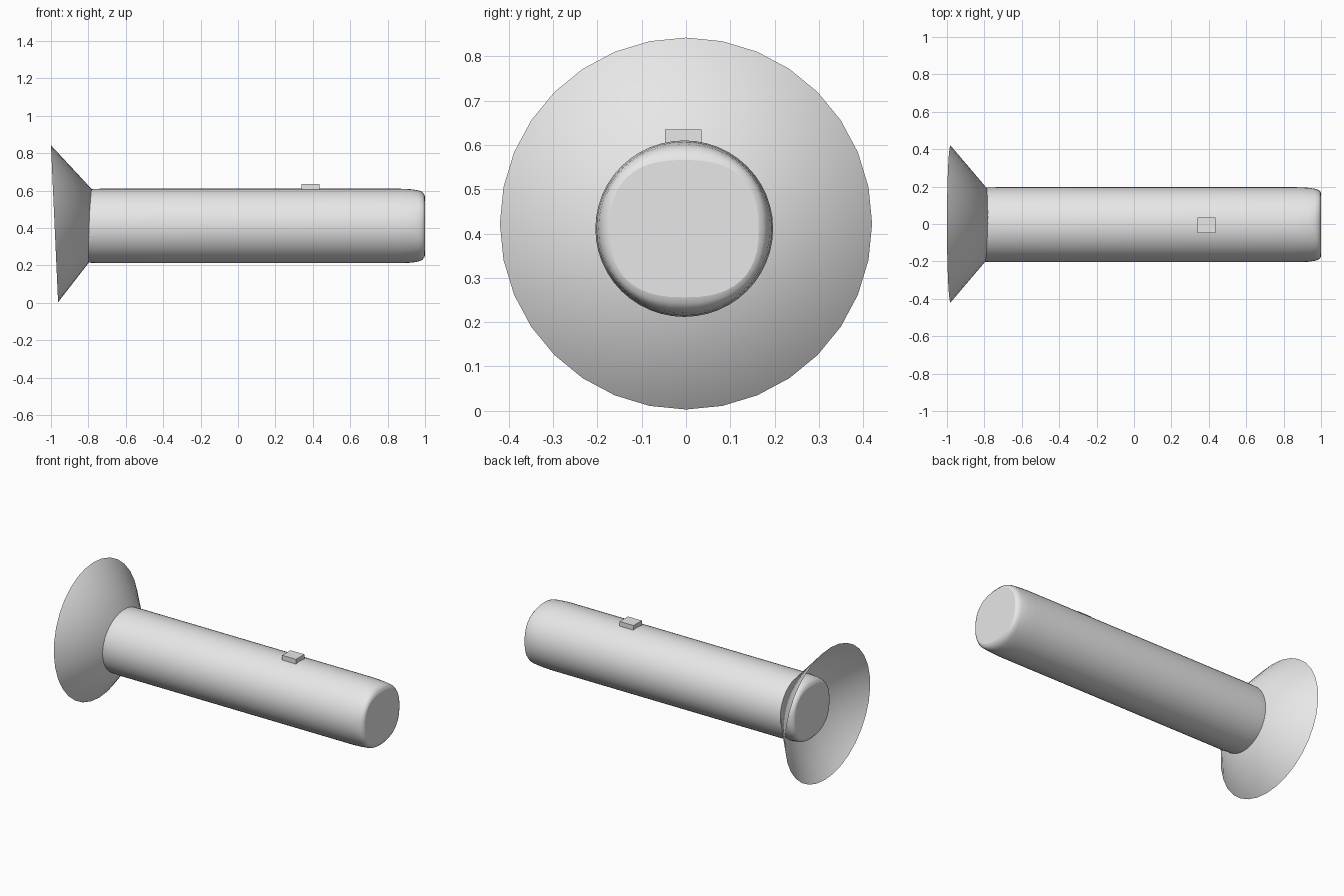
import bpy, bmesh, math
from mathutils import Matrix, Vector

cube = bpy.data.objects.get("Cube")
if cube:
    bpy.data.objects.remove(cube, do_unlink=True)

grey = bpy.data.materials.new("light grey")
grey.use_nodes = True
grey.diffuse_color = (0.8, 0.8, 0.8, 1)
grey.node_tree.nodes["Principled BSDF"].inputs["Base Color"].default_value = (0.8, 0.8, 0.8, 1)


def add_object(name, bm):
    mesh = bpy.data.meshes.new(name)
    bm.to_mesh(mesh)
    bm.free()
    mesh.materials.append(grey)
    obj = bpy.data.objects.new(name, mesh)
    bpy.context.collection.objects.link(obj)
    return obj


# Round barrel: both ends swell from a rounded-square face to a full circle
SIDES = 48
LEFT, RIGHT = 1.0, -0.87
CENTRE_Y, CENTRE_Z = -0.004, 0.411
# inset from the end, half width, half height, squareness
END = [(0, 0.168, 0.155, 2.5), (0.004, 0.178, 0.168, 2.4), (0.015, 0.187, 0.182, 2.25),
       (0.035, 0.193, 0.190, 2.1), (0.07, 0.198, 0.196, 2), (0.13, 0.2005, 0.199, 2)]


def ring(bm, x, half_y, half_z, power):
    verts = []
    for i in range(SIDES):
        a = 2 * math.pi * i / SIDES
        c, s = math.cos(a), math.sin(a)
        y = math.copysign(abs(c) ** (2 / power), c) * half_y
        z = math.copysign(abs(s) ** (2 / power), s) * half_z
        verts.append(bm.verts.new((x, CENTRE_Y + y, CENTRE_Z + z)))
    return verts


bm = bmesh.new()
rings = [ring(bm, RIGHT + d, *shape) for d, *shape in END]
rings += [ring(bm, LEFT - d, *shape) for d, *shape in reversed(END)]
for a, b in zip(rings, rings[1:]):
    for i in range(SIDES):
        j = (i + 1) % SIDES
        bm.faces.new((a[i], a[j], b[j], b[i])).smooth = True
# Flat end faces
bm.faces.new(rings[0])
bm.faces.new(rings[-1])
bmesh.ops.recalc_face_normals(bm, faces=bm.faces)
add_object("barrel", bm)

# Open flared cone, tilted slightly, with its tip buried in the barrel
rim_top, rim_bottom = Vector((-1, 0, 0.842)), Vector((-0.962, 0, 0.003))
rim = rim_top - rim_bottom
height = 0.357
bm = bmesh.new()
bmesh.ops.create_cone(bm, cap_ends=False, segments=32, radius1=rim.length / 2,
                      radius2=0, depth=height)
tilt = math.atan2(-rim.x, rim.z)
place = (Matrix.Translation((rim_top + rim_bottom) / 2)
         @ Matrix.Rotation(math.pi / 2 - tilt, 4, "Y")
         @ Matrix.Translation((0, 0, height / 2)))
bmesh.ops.transform(bm, matrix=place, verts=bm.verts)
for f in bm.faces:
    f.smooth = True
add_object("flared_cone", bm)

# Small button on top
bm = bmesh.new()
bmesh.ops.create_cube(bm, size=1)
bmesh.ops.transform(bm, verts=bm.verts,
                    matrix=Matrix.Translation((0.387, -0.006, 0.61))
                    @ Matrix.Diagonal((0.096, 0.082, 0.05, 1)))
add_object("button", bm)
